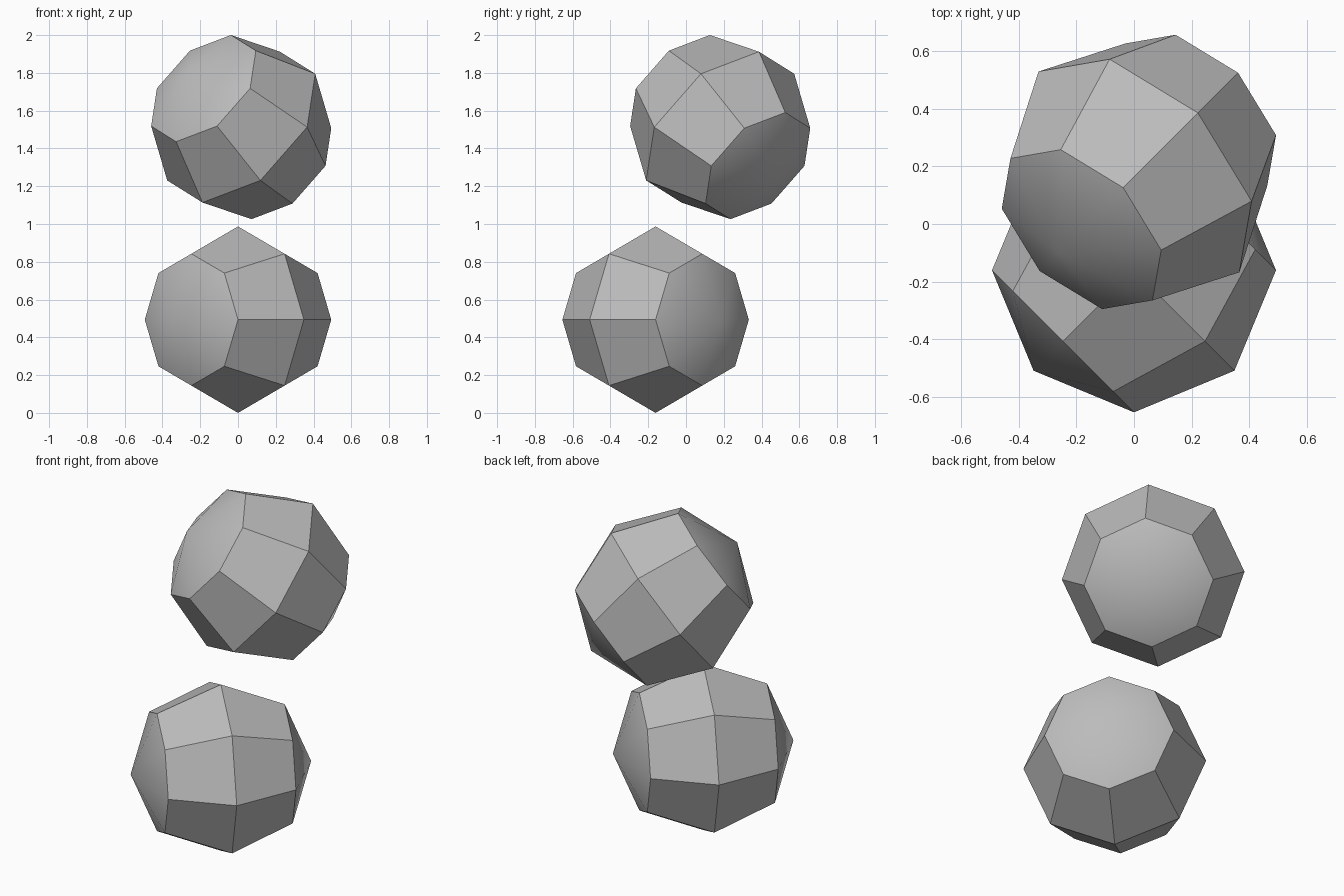
import bpy
from math import radians

cube = bpy.data.objects.get("Cube")
if cube:
    bpy.data.objects.remove(cube, do_unlink=True)

# Single grey material
grey = bpy.data.materials.new("plain grey")
grey.use_nodes = True
colour = (0.5, 0.5, 0.5, 1)
grey.diffuse_color = colour
grey.node_tree.nodes["Principled BSDF"].inputs["Base Color"].default_value = colour

RADIUS = 0.4935


def low_poly_ball(name, centre, tilt):
    """Eight-sided ball whose pole leans towards the front right by tilt degrees."""
    bpy.ops.mesh.primitive_uv_sphere_add(
        segments=8, ring_count=4, radius=RADIUS, location=centre,
        rotation=(radians(tilt), 0, radians(-45)))
    ball = bpy.context.object
    ball.name = name
    ball.data.materials.append(grey)
    # Caps blend smoothly, the steeper facets stay sharp
    bpy.ops.object.shade_smooth_by_angle(angle=radians(30))
    return ball


# Lower ball lies on its side, upper ball is half tipped
low_poly_ball("lower_ball", (0, -0.161, RADIUS), 90)
low_poly_ball("upper_ball", (0.017, 0.181, 1.513), 54)
